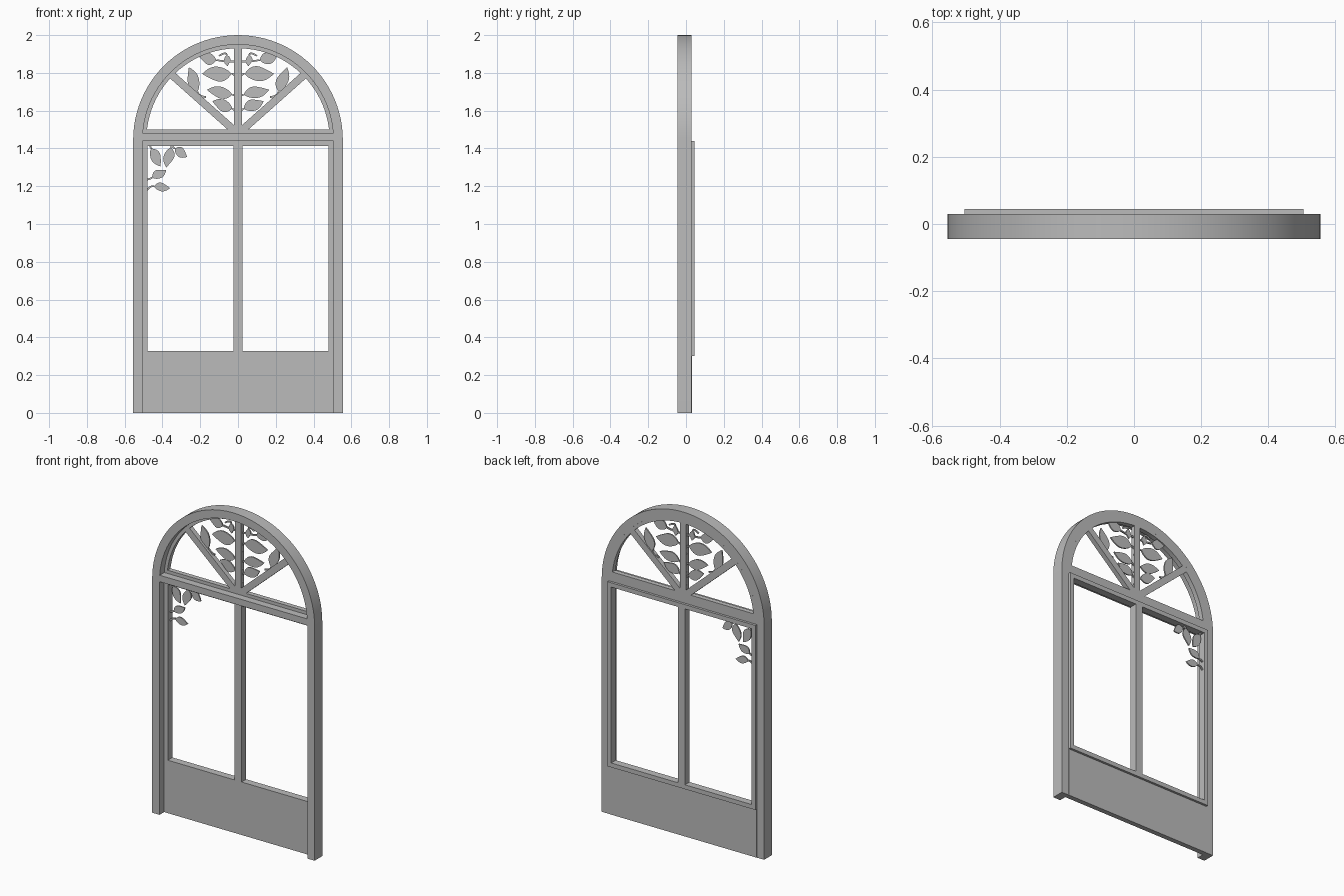
import bpy, bmesh, math
from mathutils import Vector

if "Cube" in bpy.data.objects:
    bpy.data.objects.remove(bpy.data.objects["Cube"])

grey = bpy.data.materials.new("painted grey")
grey.diffuse_color = (0.5, 0.5, 0.5, 1)
grey.use_nodes = True
grey.node_tree.nodes["Principled BSDF"].inputs["Base Color"].default_value = grey.diffuse_color
CZ = 1.445            # arch centre height


def finish(bm, name, smooth=False):
    bmesh.ops.recalc_face_normals(bm, faces=bm.faces)
    me = bpy.data.meshes.new(name)
    bm.to_mesh(me)
    bm.free()
    me.materials.append(grey)
    ob = bpy.data.objects.new(name, me)
    bpy.context.collection.objects.link(ob)
    if smooth:
        bpy.context.view_layer.objects.active = ob
        ob.select_set(True)
        bpy.ops.object.shade_smooth_by_angle(angle=math.radians(30))
        ob.select_set(False)
    return ob


def slab(bm, pts, y0, y1):
    """Extrude a flat x-z outline from y0 to y1."""
    a = [bm.verts.new((x, y0, z)) for x, z in pts]
    b = [bm.verts.new((x, y1, z)) for x, z in pts]
    bm.faces.new(a)
    bm.faces.new(b[::-1])
    n = len(pts)
    for i in range(n):
        j = (i + 1) % n
        bm.faces.new((a[i], b[i], b[j], a[j]))


def box(name, x0, x1, z0, z1, y0, y1):
    bm = bmesh.new()
    slab(bm, [(x0, z0), (x1, z0), (x1, z1), (x0, z1)], y0, y1)
    return finish(bm, name)


def band(name, outer, inner, y0, y1, closed=False):
    """Solid strip between two matching x-z outlines."""
    bm = bmesh.new()
    rings = [[bm.verts.new((o[0], y0, o[1])), bm.verts.new((o[0], y1, o[1])),
              bm.verts.new((i[0], y1, i[1])), bm.verts.new((i[0], y0, i[1]))]
             for o, i in zip(outer, inner)]
    n = len(rings)
    for k in range(n if closed else n - 1):
        p, q = rings[k], rings[(k + 1) % n]
        for s in range(4):
            t = (s + 1) % 4
            bm.faces.new((p[s], p[t], q[t], q[s]))
    if not closed:
        bm.faces.new(rings[0])
        bm.faces.new(rings[-1][::-1])
    return finish(bm, name, True)


def arch(r, foot, n=48):
    """Arch outline running from one foot, over the top, to the other."""
    start = math.asin(max(0, (foot - CZ) / r))
    pts = [(r * math.cos(a), CZ + r * math.sin(a))
           for a in (start + (math.pi - 2 * start) * i / n for i in range(n + 1))]
    if foot < CZ:
        pts = [(r, foot)] + pts + [(-r, foot)]
    return pts


def rect(x, z0, z1):
    return [(-x, z0), (x, z0), (x, z1), (-x, z1)]


# Outer frame, transom and kick panel
band("outer_frame", arch(0.555, 0), arch(0.505, 0), -0.045, 0.03)
box("transom", -0.505, 0.505, 1.44, 1.48, -0.045, 0.03)
box("kick_panel", -0.505, 0.505, 0, 0.3, 0.0, 0.031)

# Window sash with its centre mullion
band("sash_frame", rect(0.505, 0.3, 1.44), rect(0.48, 0.327, 1.413), 0.0, 0.045, True)
box("sash_mullion", -0.024, 0.024, 0.327, 1.413, 0.0, 0.045)

# Fanlight rim, sill and glazing bars
band("fanlight_rim", arch(0.505, 1.48), arch(0.485, 1.48), 0.0, 0.03)
box("fanlight_sill", -0.495, 0.495, 1.48, 1.5, 0.0, 0.03)
box("fanlight_centre_bar", -0.02, 0.02, 1.5, 1.935, 0.0, 0.03)
for side, label in ((-1, "left"), (1, "right")):
    d = Vector((0.36 * side, 0.32)).normalized()
    n = Vector((-d.y, d.x)) * 0.02
    a, b = Vector((0, 1.478)) + d * 0.02, Vector((0, 1.478)) + d * 0.478
    bm = bmesh.new()
    slab(bm, [a - n, b - n, b + n, a + n], 0.0, 0.03)
    finish(bm, "fanlight_bar_" + label)


def leaf(bm, base, tip, width, root, y):
    """Pointed leaf from base to tip with a curved stem back to root."""
    base, tip, root = Vector(base), Vector(tip), Vector(root)
    d = tip - base
    n = Vector((-d.y, d.x)).normalized()
    up, low = [], []
    for i in range(1, 10):
        t = i / 10
        w = width / 2 * math.sin(math.pi * t ** 0.85) ** 0.9
        c = base + d * t + n * 0.05 * width * math.sin(2 * math.pi * t)
        up.append(c + n * w)
        low.append(c - n * w)
    slab(bm, [base] + low + [tip] + up[::-1], y, y + 0.008)
    ctrl = base - d.normalized() * (root - base).length * 0.5
    left, right = [], []
    for i in range(7):
        t = i / 6
        p = base.lerp(ctrl, t).lerp(ctrl.lerp(root, t), t)
        g = (ctrl - base).lerp(root - ctrl, t).normalized()
        m = Vector((-g.y, g.x)) * 0.0045
        left.append(p + m)
        right.append(p - m)
    slab(bm, left + right[::-1], y, y + 0.008)


# Fanlight foliage, mirrored: base, tip, width, stem root
spray = [((0.115, 1.868), (0.205, 1.885), 0.062, (0.02, 1.86)),
         ((0.035, 1.795), (0.19, 1.795), 0.078, (0.018, 1.74)),
         ((0.03, 1.685), (0.165, 1.71), 0.062, (0.018, 1.63)),
         ((0.03, 1.61), (0.135, 1.65), 0.062, (0.018, 1.55)),
         ((0.215, 1.70), (0.26, 1.83), 0.062, (0.17, 1.672)),
         ((0.06, 1.895), (0.055, 1.835), 0.034, (0.10, 1.89))]
for s, label in ((-1, "left"), (1, "right")):
    bm = bmesh.new()
    for b, t, w, r in spray:
        leaf(bm, (b[0] * s, b[1]), (t[0] * s, t[1]), w, (r[0] * s, r[1]), 0.015)
    finish(bm, "fanlight_leaves_" + label)

# Corner foliage in the left pane
corner = [((-0.46, 1.40), (-0.41, 1.305), 0.055, (-0.465, 1.414)),
          ((-0.355, 1.405), (-0.38, 1.30), 0.055, (-0.35, 1.414)),
          ((-0.335, 1.40), (-0.27, 1.355), 0.05, (-0.35, 1.414)),
          ((-0.455, 1.245), (-0.38, 1.285), 0.048, (-0.481, 1.235)),
          ((-0.445, 1.20), (-0.36, 1.19), 0.045, (-0.481, 1.18))]
bm = bmesh.new()
for b, t, w, r in corner:
    leaf(bm, b, t, w, r, 0.022)
finish(bm, "corner_leaves")
